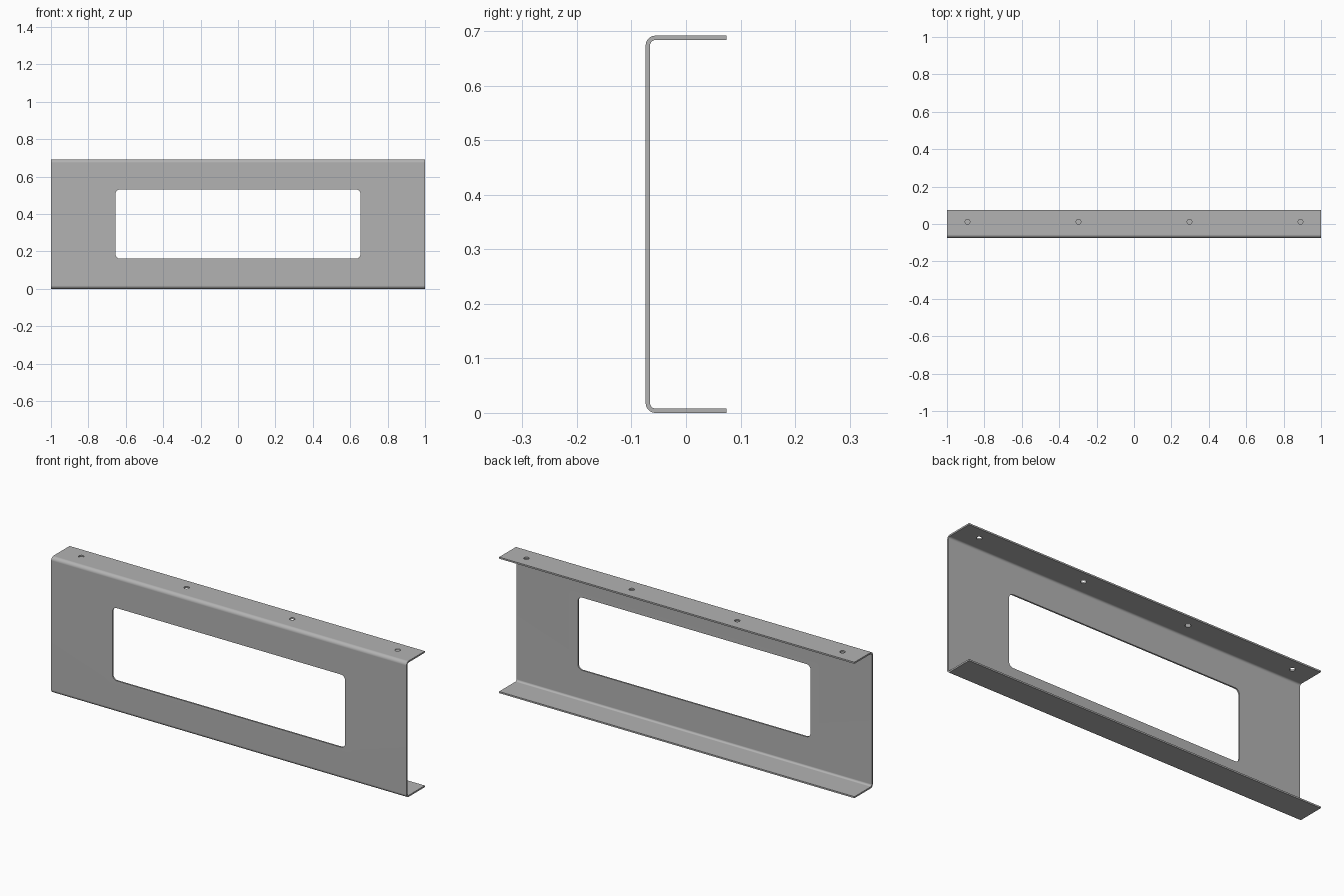
import bpy, bmesh, math
from mathutils import Vector

cube = bpy.data.objects.get("Cube")
if cube:
    bpy.data.objects.remove(cube)

LENGTH, HEIGHT, HALF_DEPTH = 2.0, 0.692, 0.074
SHEET, BEND = 0.008, 0.018

steel = bpy.data.materials.new("grey_steel")
steel.use_nodes = True
colour = (0.45, 0.45, 0.45, 1)
steel.diffuse_color = colour
steel.node_tree.nodes["Principled BSDF"].inputs["Base Color"].default_value = colour


def arc(cx, cy, r, start, end, steps=8):
    """Points along an arc, angles in degrees."""
    angles = [math.radians(start + (end - start) * i / steps) for i in range(steps + 1)]
    return [(cx + r * math.cos(a), cy + r * math.sin(a)) for a in angles]


def prism(name, outline, to_3d, direction):
    """Extrude a flat outline into a closed solid."""
    bm = bmesh.new()
    face = bm.faces.new([bm.verts.new(to_3d(*p)) for p in outline])
    out = bmesh.ops.extrude_face_region(bm, geom=[face])["geom"]
    verts = [g for g in out if isinstance(g, bmesh.types.BMVert)]
    bmesh.ops.translate(bm, verts=verts, vec=Vector(direction))
    bmesh.ops.recalc_face_normals(bm, faces=bm.faces)
    mesh = bpy.data.meshes.new(name)
    bm.to_mesh(mesh)
    bm.free()
    mesh.materials.append(steel)
    obj = bpy.data.objects.new(name, mesh)
    bpy.context.collection.objects.link(obj)
    return obj


# Folded sheet: C-shaped section with rounded bends
cy, low, high = -HALF_DEPTH + BEND, BEND, HEIGHT - BEND
inner = BEND - SHEET
section = [(HALF_DEPTH, 0)]
section += arc(cy, low, BEND, 270, 180) + arc(cy, high, BEND, 180, 90)
section += [(HALF_DEPTH, HEIGHT), (HALF_DEPTH, HEIGHT - SHEET)]
section += arc(cy, high, inner, 90, 180) + arc(cy, low, inner, 180, 270)
section += [(HALF_DEPTH, SHEET)]
panel = prism("folded_panel", section, lambda y, z: (-LENGTH / 2, y, z), (LENGTH, 0, 0))

# Window cutter: rounded rectangle through the web
wx, wz, wr = 0.655, 0.185, 0.025
window = []
for sx, sz, a in ((1, 1, 0), (-1, 1, 90), (-1, -1, 180), (1, -1, 270)):
    window += arc(sx * (wx - wr), HEIGHT / 2 + sz * (wz - wr), wr, a, a + 90)
cutters = [prism("window_cutter", window, lambda x, z: (x, -0.1, z), (0, 0.06, 0))]

# Screw hole cutters: top flange only
for x in (-0.89, -0.297, 0.297, 0.89):
    circle = arc(x, 0.012, 0.013, 0, 360, 24)[:-1]
    cutters.append(prism("hole_cutter", circle, lambda px, py: (px, py, HEIGHT - 0.03), (0, 0, 0.06)))

bpy.ops.object.select_all(action="DESELECT")
bpy.context.view_layer.objects.active = panel
panel.select_set(True)
for cutter in cutters:
    cutter.hide_render = True
    mod = panel.modifiers.new("cut", "BOOLEAN")
    mod.operation, mod.solver, mod.object = "DIFFERENCE", "EXACT", cutter
    bpy.ops.object.modifier_apply(modifier=mod.name)
    bpy.data.objects.remove(cutter)

# Smooth bends, flat sheet faces
bpy.ops.object.shade_smooth_by_angle(angle=math.radians(30))
weighted = panel.modifiers.new("weighted_normals", "WEIGHTED_NORMAL")
weighted.keep_sharp = True
